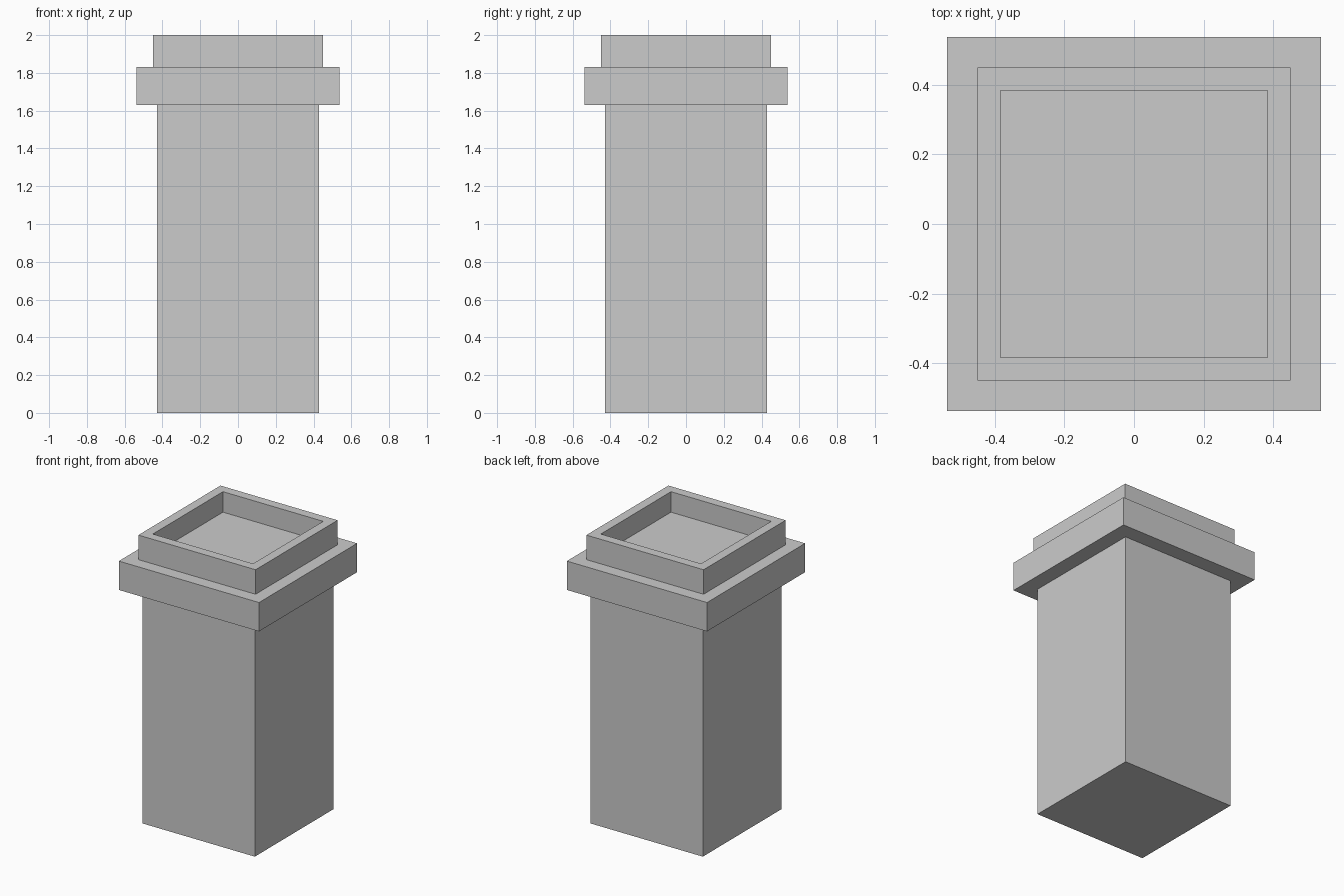
import bpy
import bmesh

if "Cube" in bpy.data.objects:
    bpy.data.objects.remove(bpy.data.objects["Cube"])

# Square profile from base to recess floor: (half width, height)
PROFILE = [
    (0.43, 0.0), (0.43, 1.63),        # shaft
    (0.537, 1.63), (0.537, 1.83),     # collar
    (0.449, 1.83), (0.449, 2.0),      # raised rim
    (0.384, 2.0), (0.384, 1.858),     # recess
]


def stepped_square(name, profile):
    """Loft square rings through a profile and cap both ends."""
    bm = bmesh.new()
    corners = [(-1, -1), (1, -1), (1, 1), (-1, 1)]
    rings = [[bm.verts.new((h * x, h * y, z)) for x, y in corners]
             for h, z in profile]
    for low, high in zip(rings, rings[1:]):
        for i in range(4):
            j = (i + 1) % 4
            bm.faces.new((low[i], low[j], high[j], high[i]))
    bm.faces.new(rings[0][::-1])
    bm.faces.new(rings[-1])
    bmesh.ops.recalc_face_normals(bm, faces=bm.faces)
    mesh = bpy.data.meshes.new(name)
    bm.to_mesh(mesh)
    bm.free()
    obj = bpy.data.objects.new(name, mesh)
    bpy.context.collection.objects.link(obj)
    return obj


# Square pillar with collar and recessed top
stepped_square("square_pillar", PROFILE)
